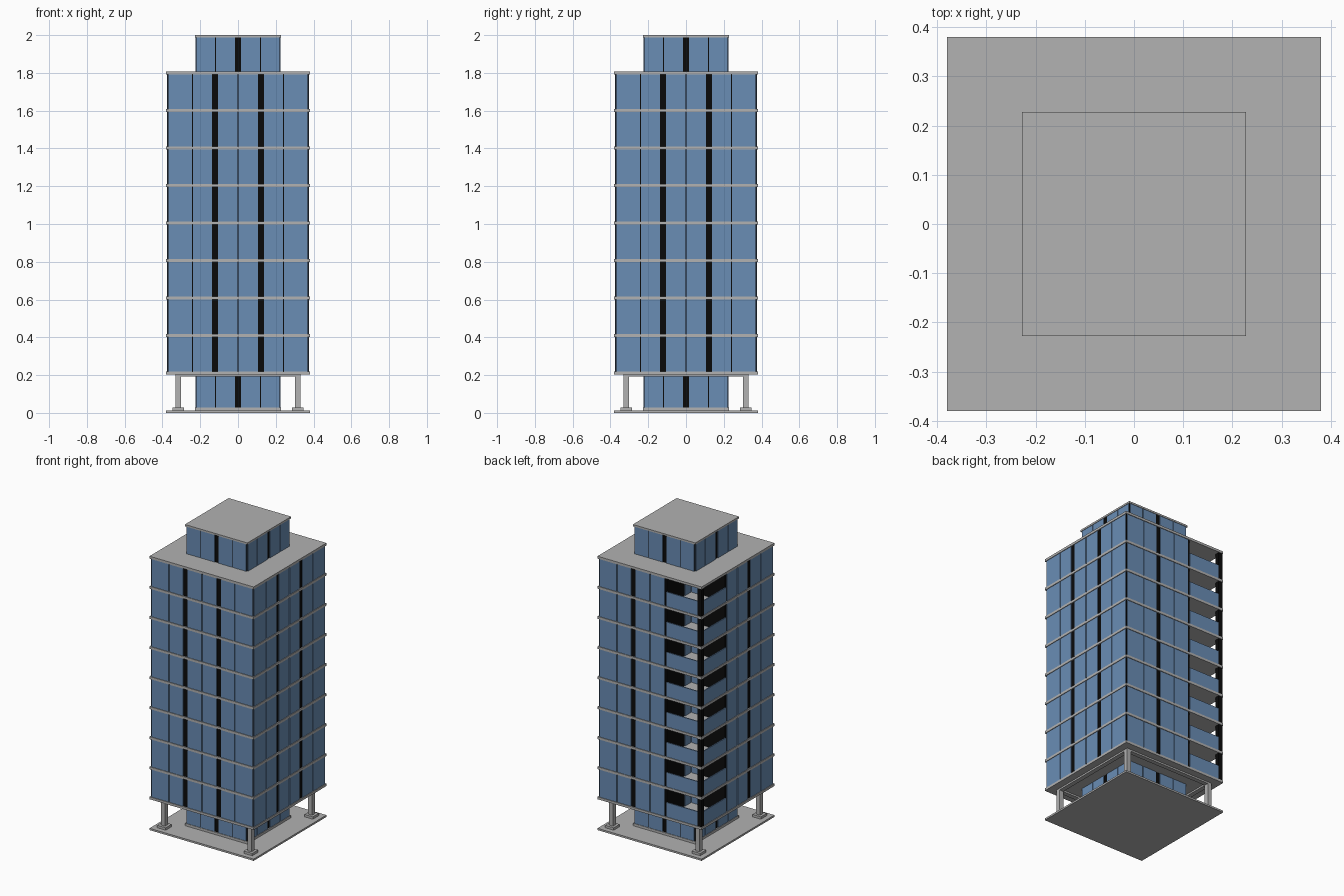
import bpy, bmesh
from mathutils import Matrix, Vector

if "Cube" in bpy.data.objects:
    bpy.data.objects.remove(bpy.data.objects["Cube"])


def material(name, rgb):
    m = bpy.data.materials.new(name)
    m.diffuse_color = (*rgb, 1)
    m.use_nodes = True
    m.node_tree.nodes["Principled BSDF"].inputs["Base Color"].default_value = m.diffuse_color
    return m


GREY = material("concrete grey", (0.445, 0.445, 0.445))
BLUE = material("glass blue", (0.144, 0.266, 0.462))
BLACK = material("frame black", (0.003, 0.003, 0.003))


def finish(name, bm, mat):
    me = bpy.data.meshes.new(name)
    bmesh.ops.recalc_face_normals(bm, faces=bm.faces)
    bm.to_mesh(me)
    bm.free()
    me.materials.append(mat)
    bpy.context.collection.objects.link(bpy.data.objects.new(name, me))


def boxes(name, spans, mat):
    """One object from boxes given as (x0, x1, y0, y1, z0, z1)."""
    bm = bmesh.new()
    for x0, x1, y0, y1, z0, z1 in spans:
        centre = Vector(((x0 + x1) / 2, (y0 + y1) / 2, (z0 + z1) / 2))
        size = Matrix.Diagonal((x1 - x0, y1 - y0, z1 - z0, 1))
        bmesh.ops.create_cube(bm, size=1, matrix=Matrix.Translation(centre) @ size)
    finish(name, bm, mat)


def square(h, z0, z1, x=0, y=0):
    return (x - h, x + h, y - h, y + h, z0, z1)


def side_plate(side, a0, a1, d0, d1, z0, z1):
    """Plate on side 0 front, 1 right, 2 back, 3 left; a runs along the wall."""
    pts = [(a0, -d0), (a1, -d1)]
    for _ in range(side):
        pts = [(-y, x) for x, y in pts]
    xs, ys = sorted(p[0] for p in pts), sorted(p[1] for p in pts)
    return (*xs, *ys, z0, z1)


def mirrored(spans):
    return spans + [(-b, -a) for a, b in spans]


# Floor levels
T = 0.016
levels = [0.204 + i * 0.1985 for i in range(9)]
HALF, NOTCH = 0.376, 0.122

# Ground plate, floor slabs, roof caps
boxes("ground_plate", [square(0.38, 0, 0.012)], GREY)
boxes("floor_slabs", [square(0.38, z, z + T) for z in levels], GREY)
boxes("penthouse_roof", [square(0.228, 1.988, 2.0)], GREY)
boxes("lobby_plinth", [square(0.228, 0.012, 0.028)], GREY)

# Columns with pads and the ring beam above them
C = 0.316
corners = [(sx * C, sy * C) for sx in (-1, 1) for sy in (-1, 1)]
boxes("column_pads", [square(0.031, 0.012, 0.028, x, y) for x, y in corners], GREY)
boxes("columns", [square(0.015, 0.028, 0.204, x, y) for x, y in corners], GREY)
boxes("ring_beam", [side_plate(k, -C - 0.015, C + 0.015, C - 0.015, C + 0.015, 0.193, 0.204)
                    for k in range(4)], GREY)

# Lobby and penthouse: black core with glass plates
core_spans = mirrored([(0.015, 0.116), (0.121, 0.217)])
for name, z0, z1 in (("lobby", 0.028, 0.204), ("penthouse", levels[-1] + T, 1.988)):
    boxes(name + "_frame", [square(0.221, z0, z1)], BLACK)
    boxes(name + "_glass", [side_plate(k, a, b, 0.220, 0.225, z0, z1)
                            for k in range(4) for a, b in core_spans], BLUE)

# Tower body: black prism with the back left corner cut out for balconies
W = HALF - 0.004
bm = bmesh.new()
outline = [(-W, -W), (W, -W), (W, W), (-NOTCH, W), (-NOTCH, NOTCH), (-W, NOTCH)]
face = bm.faces.new([bm.verts.new((x, y, levels[0] + T / 2)) for x, y in outline])
top = bmesh.ops.extrude_face_region(bm, geom=[face])["geom"]
bmesh.ops.translate(bm, verts=[v for v in top if isinstance(v, bmesh.types.BMVert)],
                    vec=(0, 0, levels[-1] - levels[0]))
finish("tower_frame", bm, BLACK)

# Tower glass, balcony rails, corner posts and balcony windows per storey
tower_spans = mirrored([(0.003, 0.107), (0.138, 0.238), (0.243, 0.368)])
glass, rails, posts, windows = [], [], [], []
for low, high in zip(levels, levels[1:]):
    z0, z1 = low + T, high
    for k in range(4):
        for a, b in tower_spans:
            open_corner = (k == 2 and a > NOTCH) or (k == 3 and b < -NOTCH)
            if not open_corner:
                glass.append(side_plate(k, a, b, W - 0.001, HALF, z0, z1))
    rails += [side_plate(2, NOTCH, 0.348, HALF - 0.007, HALF, z0, z0 + 0.095),
              side_plate(3, -0.348, -NOTCH, HALF - 0.007, HALF, z0, z0 + 0.095)]
    posts.append((-HALF, -HALF + 0.028, HALF - 0.028, HALF, z0, z1))
    windows += [side_plate(3, -0.19, -0.13, NOTCH - 0.001, NOTCH + 0.004, z0, z1),
                side_plate(2, 0.13, 0.18, NOTCH - 0.001, NOTCH + 0.004, z0, z1)]
boxes("tower_glass", glass, BLUE)
boxes("balcony_rails", rails, BLUE)
boxes("balcony_corner_posts", posts, BLACK)
boxes("balcony_windows", windows, BLUE)
